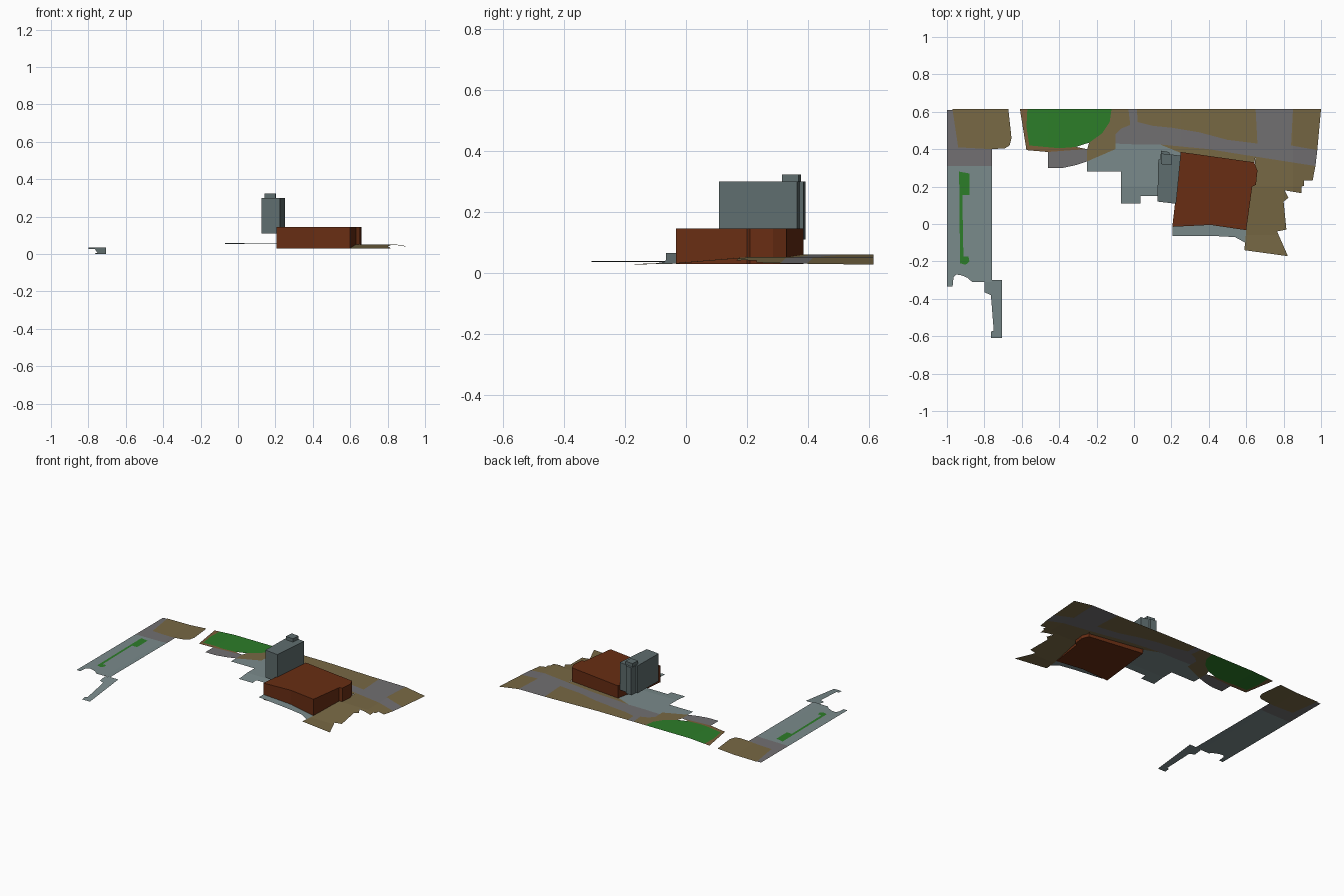
import bpy, bmesh, math
from mathutils import Vector

if "Cube" in bpy.data.objects:
    bpy.data.objects.remove(bpy.data.objects["Cube"])


def material(name, rgb):
    m = bpy.data.materials.new(name)
    m.diffuse_color = [(c / 255) ** 2.2 for c in rgb] + [1]
    m.use_nodes = True
    m.node_tree.nodes["Principled BSDF"].inputs["Base Color"].default_value = m.diffuse_color
    return m


OLIVE = material("dry_grass", (119, 104, 70))
ROAD = material("asphalt", (113, 111, 113))
PAVE = material("paving", (121, 137, 138))
GREEN = material("lawn", (48, 124, 45))
EARTH = material("earth", (122, 94, 60))
BRICK = material("brick", (104, 49, 26))
STONE = material("tower_stone", (95, 109, 110))

KNOTS = [(-1, .035), (-.8, .037), (-.46, .06), (.25, .06), (.6, .052), (.85, .05), (1, .027)]


def ground(x, y):
    """Terrain height: long hump along x, dropping toward the front on the right."""
    x = max(-1, min(1, x))
    z = KNOTS[-1][1]
    for (x0, z0), (x1, z1) in zip(KNOTS, KNOTS[1:]):
        if x0 <= x <= x1:
            z = z0 + (z1 - z0) * (x - x0) / (x1 - x0)
            break
    if x > -.2:
        z -= .022 * max(0, min(1, (.2 - y) / .26))
    return z


def finish(bm, name, mat):
    me = bpy.data.meshes.new(name)
    bm.to_mesh(me)
    bm.free()
    me.materials.append(mat)
    ob = bpy.data.objects.new(name, me)
    bpy.context.collection.objects.link(ob)
    return ob


def sheet(name, pts, mat, height=ground, lift=0):
    """Flat outline, cut along the terrain creases and draped onto it."""
    bm = bmesh.new()
    f = bm.faces.new([bm.verts.new((x, y, 0)) for x, y in pts])
    f.normal_update()
    if f.normal.z < 0:
        f.normal_flip()
    bmesh.ops.triangulate(bm, faces=bm.faces[:])
    cuts = [((k[0], 0, 0), (1, 0, 0)) for k in KNOTS[1:-1]]
    cuts += [((0, y, 0), (0, 1, 0)) for y in (.2, -.06)]
    for co, no in cuts:
        bmesh.ops.bisect_plane(bm, geom=bm.verts[:] + bm.edges[:] + bm.faces[:],
                               plane_co=co, plane_no=no, dist=1e-5)
    for v in bm.verts:
        v.co.z = height(v.co.x, v.co.y) + lift
    return finish(bm, name, mat)


def block(name, pts, z0, z1, mat):
    """Closed prism from an outline."""
    bm = bmesh.new()
    f = bm.faces.new([bm.verts.new((x, y, z0)) for x, y in pts])
    top = bmesh.ops.extrude_face_region(bm, geom=[f])["geom"]
    bmesh.ops.translate(bm, vec=(0, 0, z1 - z0),
                        verts=[g for g in top if isinstance(g, bmesh.types.BMVert)])
    bmesh.ops.recalc_face_normals(bm, faces=bm.faces[:])
    return finish(bm, name, mat)


# Buildings
block("main_building", [(.205, -.015), (.41, -.005), (.60, -.033), (.632, .20), (.652, .21),
                        (.66, .285), (.642, .33), (.25, .385)], .03, .145, BRICK)
block("tower", [(.125, .12), (.225, .108), (.25, .365), (.19, .373), (.188, .385),
                (.145, .392), (.14, .345), (.13, .345)], .11, .30, STONE)
block("tower_roof_hut", [(.143, .32), (.20, .315), (.203, .37), (.146, .377)], .30, .323, STONE)

# Left strip
sheet("left_pavement", [(-1, .31), (-.76, .31), (-.76, -.31), (-.865, -.31), (-.89, -.288),
                        (-.92, -.275), (-.95, -.27), (-.965, -.285), (-.97, -.335), (-1, -.335)],
      PAVE)
sheet("left_walkway", [(-.80, -.31), (-.77, -.30), (-.705, -.30), (-.705, -.61), (-.765, -.61),
                       (-.765, -.575), (-.75, -.57), (-.765, -.38), (-.80, -.365)],
      PAVE, lambda x, y: .035 * (y + .61) / .31)
sheet("left_lawn_strip", [(-.935, .28), (-.88, .27), (-.88, .155), (-.918, .155), (-.912, -.175),
                          (-.885, -.175), (-.88, -.20), (-.90, -.218), (-.93, -.21)],
      GREEN, lift=.002)
kerb = [(-.97, .61), (-.94, .41), (-.76, .40)]
sheet("left_road", [(-1, .61)] + kerb + [(-.76, .31), (-1, .31)], ROAD)
sheet("left_verge", kerb + [(-.69, .405), (-.665, .42), (-.655, .46), (-.672, .615), (-.97, .615)],
      OLIVE)

# Middle lawn with its earth border
lawn = [(-.57, .615), (-.575, .52), (-.56, .42), (-.40, .405), (-.31, .412), (-.24, .435),
        (-.17, .485), (-.13, .545), (-.12, .615)]
sheet("round_lawn", lawn, GREEN)
sheet("lawn_border", lawn[:5] + [(-.25, .40), (-.33, .395), (-.46, .385), (-.575, .395),
                                 (-.61, .615)], EARTH)

# Road network, shared edges with the verges on both sides
south = [(-.10, .43), (.02, .425), (.14, .425), (.40, .40), (.65, .36), (.97, .31)]
north_mid = [(.015, .615), (.02, .545), (.10, .525), (.20, .515), (.35, .49), (.50, .45), (.66, .43),
             (.65, .615)]
north_right = [(.85, .615), (.84, .42), (.98, .395)]
west = [(-.03, .615), (-.02, .53), (-.07, .51), (-.10, .48)]
sheet("main_road", south + north_right[::-1] + north_mid[::-1] + west, ROAD)
sheet("middle_verge", north_mid, OLIVE)
sheet("right_verge", north_right + [(1, .615)], OLIVE)
sheet("slope_verge", west + [(-.10, .43), (-.10, .40), (-.25, .335), (-.25, .40)] + lawn[5:], OLIVE)
sheet("side_road", [(-.46, .385), (-.46, .30), (-.38, .30), (-.31, .315), (-.25, .335),
                    (-.25, .40), (-.33, .395)], ROAD)

# Paving around the tower and in front of the building
sheet("plaza", [(-.25, .335), (-.25, .28), (-.07, .28), (-.07, .11), (.035, .11), (.035, .15),
                (.20, .15), (.25, .38), (.14, .425), (.02, .425), (-.10, .40)], PAVE)
sheet("plaza_edge", [(-.10, .43), (-.10, .40), (.02, .425)], PAVE)
sheet("front_apron", [(.205, -.01), (.205, -.065), (.445, -.065), (.54, -.07), (.595, -.10),
                      (.60, -.03), (.41, 0)],
      PAVE, lambda x, y: .066 - .035 * (x - .205) / .395)

# Grass behind and to the right of the building
sheet("rear_verge", [(.14, .425), (.25, .38), (.642, .325), (.65, .36), (.40, .40)], OLIVE)
sheet("right_grass", [(.65, .36), (.97, .31), (.955, .232), (.91, .232), (.91, .205), (.895, .20),
                      (.895, .165), (.805, .18), (.825, .14), (.80, .12), (.815, -.03),
                      (.765, -.04), (.823, -.172), (.59, -.14), (.60, -.03), (.632, .20)], OLIVE)
